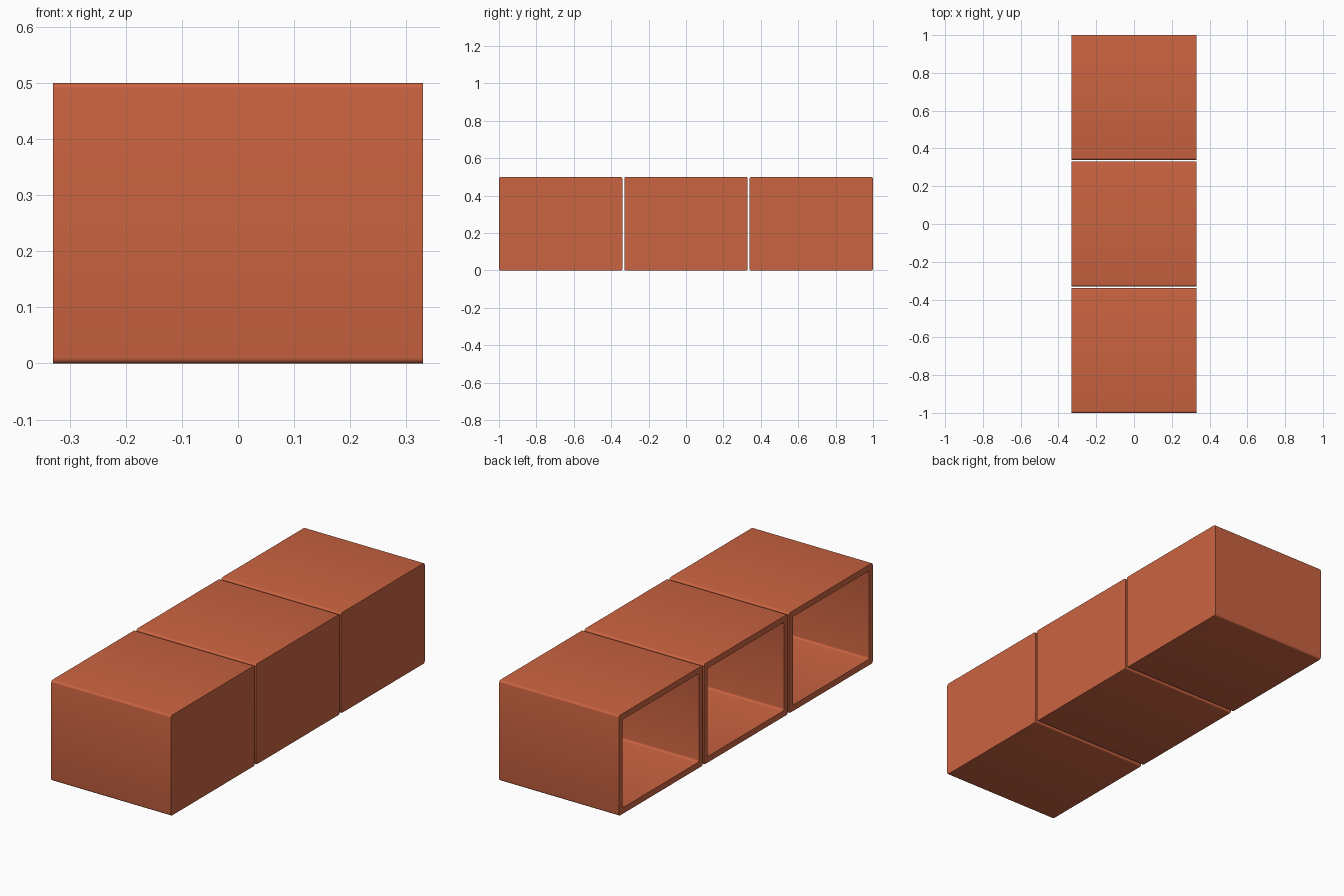
import bpy, bmesh, math

if "Cube" in bpy.data.objects:
    bpy.data.objects.remove(bpy.data.objects["Cube"])

W, H, D = 0.66, 0.50, 0.66      # box width (y), height (z), depth (x)
WALL, RADIUS, PITCH = 0.03, 0.01, 0.67

clay = bpy.data.materials.new("terracotta")
clay.diffuse_color = (0.59, 0.125, 0.052, 1)
clay.use_nodes = True
clay.node_tree.nodes["Principled BSDF"].inputs["Base Color"].default_value = clay.diffuse_color


def rounded_loop(bm, x, w, h, r, seg=4):
    """Rounded rectangle in the yz plane, centred on y = 0 and z = H / 2."""
    verts = []
    for k, (sy, sz) in enumerate([(1, 1), (-1, 1), (-1, -1), (1, -1)]):
        for i in range(seg + 1):
            a = math.pi / 2 * (k + i / seg)
            verts.append(bm.verts.new((x, sy * (w / 2 - r) + r * math.cos(a),
                                       H / 2 + sz * (h / 2 - r) + r * math.sin(a))))
    return verts


def cubby(name, y):
    bm = bmesh.new()
    iw, ih = W - 2 * WALL, H - 2 * WALL
    # closed outer end, outer shell, open rim, inner shell, inner back panel
    loops = [rounded_loop(bm, D / 2, W, H, RADIUS),
             rounded_loop(bm, -D / 2, W, H, RADIUS),
             rounded_loop(bm, -D / 2, iw, ih, RADIUS),
             rounded_loop(bm, D / 2 - WALL, iw, ih, RADIUS)]
    for a, b in zip(loops, loops[1:]):
        n = len(a)
        for i in range(n):
            j = (i + 1) % n
            bm.faces.new((a[i], a[j], b[j], b[i]))
    bm.faces.new(loops[0])
    bm.faces.new(loops[-1])
    bmesh.ops.recalc_face_normals(bm, faces=bm.faces)
    mesh = bpy.data.meshes.new(name)
    bm.to_mesh(mesh)
    bm.free()
    mesh.materials.append(clay)
    ob = bpy.data.objects.new(name, mesh)
    ob.location.y = y
    bpy.context.collection.objects.link(ob)
    bpy.ops.object.select_all(action='DESELECT')
    ob.select_set(True)
    bpy.context.view_layer.objects.active = ob
    bpy.ops.object.shade_smooth_by_angle(angle=math.radians(35))


# three open boxes in a row, all opening to the left
for name, k in (("front_box", -1), ("middle_box", 0), ("back_box", 1)):
    cubby(name, k * PITCH)
